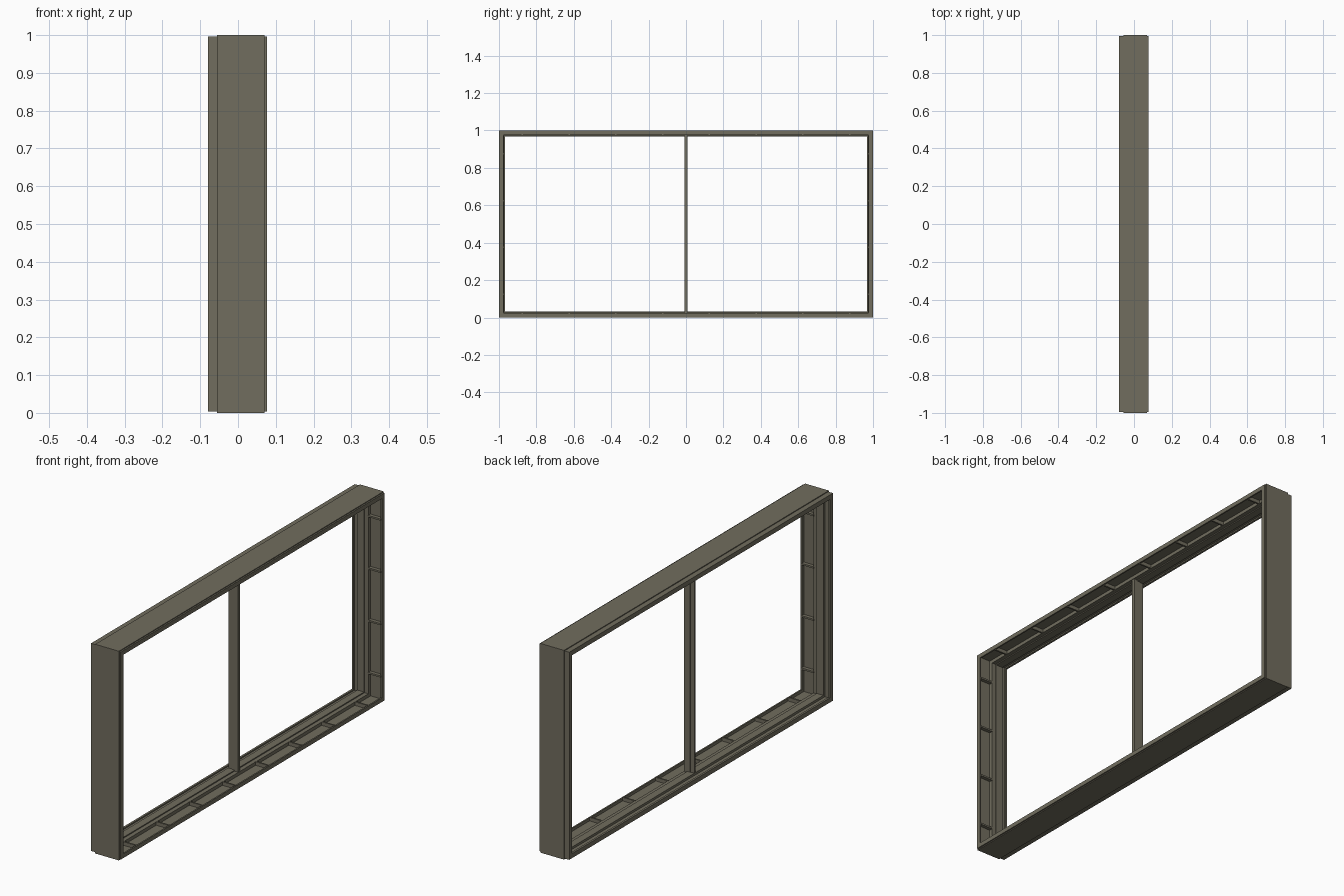
import bpy, bmesh

if "Cube" in bpy.data.objects:
    bpy.data.objects.remove(bpy.data.objects["Cube"])

paint = bpy.data.materials.new("olive_grey_paint")
paint.use_nodes = True
colour = (0.165, 0.153, 0.112, 1)
paint.diffuse_color = colour
paint.node_tree.nodes["Principled BSDF"].inputs["Base Color"].default_value = colour


def make_object(name, bm):
    bmesh.ops.recalc_face_normals(bm, faces=bm.faces[:])
    mesh = bpy.data.meshes.new(name)
    bm.to_mesh(mesh)
    bm.free()
    mesh.materials.append(paint)
    obj = bpy.data.objects.new(name, mesh)
    bpy.context.collection.objects.link(obj)
    return obj


def add_box(bm, low, high):
    made = bmesh.ops.create_cube(bm, size=1)
    for v in made["verts"]:
        for i in range(3):
            v.co[i] = (low[i] + high[i]) / 2 + v.co[i] * (high[i] - low[i])


# Frame: stepped section (depth x, inset from the outer edge) with mitred corners
section = [
    (-0.08, 0.004), (-0.055, 0.004), (-0.055, 0), (0.07, 0), (0.07, 0.004), (0.077, 0.004),
    (0.077, 0.024), (0.07, 0.024), (0.07, 0.01), (0.008, 0.01),
    (0.008, 0.026), (-0.012, 0.026), (-0.012, 0.031), (-0.048, 0.031),
    (-0.048, 0.02), (-0.07, 0.02), (-0.07, 0.026), (-0.08, 0.026),
]
bm = bmesh.new()
rings = []
for sy, sz in [(-1, -1), (1, -1), (1, 1), (-1, 1)]:
    rings.append([bm.verts.new((x, sy * (1 - d), 0.5 + sz * (0.5 - d))) for x, d in section])
count = len(section)
for k in range(4):
    a, b = rings[k], rings[(k + 1) % 4]
    for i in range(count):
        j = (i + 1) % count
        bm.faces.new((a[i], a[j], b[j], b[i]))
make_object("window_frame", bm)

# Central mullion: wide stop with a narrower web
bm = bmesh.new()
add_box(bm, (-0.028, -0.008, 0.022), (0.005, 0.008, 0.978))
add_box(bm, (-0.048, -0.005, 0.022), (-0.028, 0.005, 0.978))
make_object("central_mullion", bm)

# Short ribs bridging the recess on all four sides
bm = bmesh.new()
half = 0.004
x0, x1, inner, outer = 0.006, 0.072, 0.027, 0.006
for k in range(8):
    y = -0.875 + k * 0.25
    for low, high in [(outer, inner), (1 - inner, 1 - outer)]:
        add_box(bm, (x0, y - half, low), (x1, y + half, high))
for k in range(4):
    z = 0.125 + k * 0.25
    for low, high in [(outer - 1, inner - 1), (1 - inner, 1 - outer)]:
        add_box(bm, (x0, low, z - half), (x1, high, z + half))
make_object("recess_ribs", bm)
